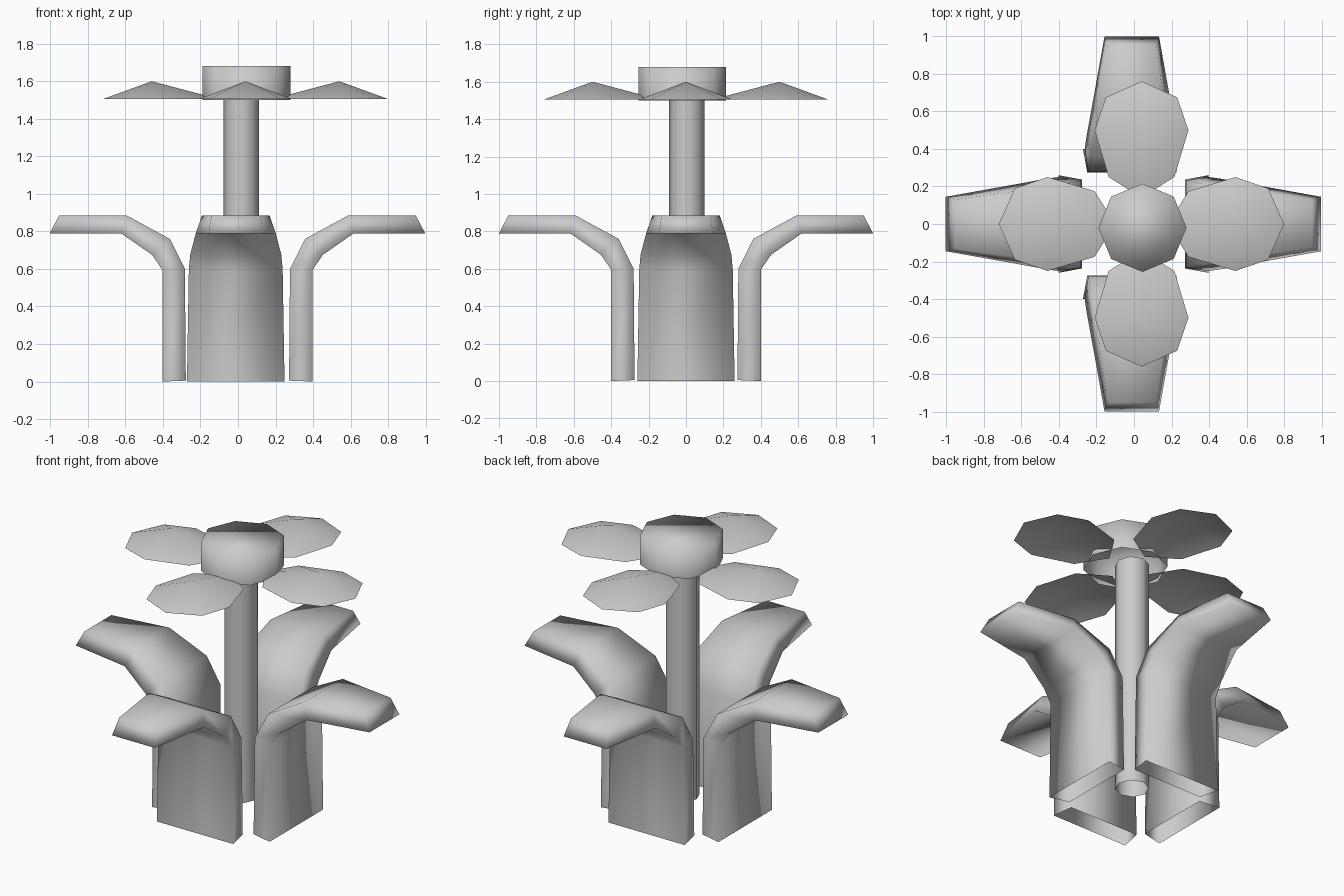
import bpy
import bmesh
from math import cos, sin, pi
from mathutils import Matrix

if "Cube" in bpy.data.objects:
    bpy.data.objects.remove(bpy.data.objects["Cube"], do_unlink=True)

grey = bpy.data.materials.new("plain_grey")
grey.use_nodes = True
tone = (0.6, 0.6, 0.6, 1)
grey.diffuse_color = tone
grey.node_tree.nodes["Principled BSDF"].inputs["Base Color"].default_value = tone


def finish(name, bm, matrix=Matrix()):
    """Turn a bmesh into a smooth shaded object."""
    bmesh.ops.recalc_face_normals(bm, faces=bm.faces)
    bm.transform(matrix)
    mesh = bpy.data.meshes.new(name)
    bm.to_mesh(mesh)
    bm.free()
    mesh.materials.append(grey)
    mesh.shade_smooth()
    obj = bpy.data.objects.new(name, mesh)
    bpy.context.collection.objects.link(obj)
    return obj


def loft(bm, rings, cap_last):
    """Skin closed rings of points, optionally closing the last one."""
    loops = [[bm.verts.new(p) for p in ring] for ring in rings]
    for a, b in zip(loops, loops[1:]):
        for i in range(len(a)):
            j = (i + 1) % len(a)
            bm.faces.new((a[i], a[j], b[j], b[i]))
    if cap_last:
        bm.faces.new(loops[-1])


def prism(name, radius, low, high, x, y, cap):
    bm = bmesh.new()
    rings = [[(radius * cos(i * pi / 4), radius * sin(i * pi / 4), z)
              for i in range(8)] for z in (low, high)]
    loft(bm, rings, cap)
    finish(name, bm, Matrix.Translation((x, y, 0)))


# Bent leaf stations: (distance, height, half width) on the outer and inner side
OUTER = [(0.4, 0, 0.26), (0.4, 0.595, 0.25), (0.455, 0.675, 0.243),
         (0.62, 0.79, 0.213), (1.0, 0.79, 0.145)]
INNER = [(0.275, 0.005, 0.237), (0.28, 0.6, 0.232), (0.36, 0.76, 0.215),
         (0.59, 0.885, 0.18), (0.95, 0.885, 0.13)]


def leaf(name, matrix):
    bm = bmesh.new()
    rings = [[(o[0], -o[2], o[1]), (o[0], o[2], o[1]),
              (i[0], i[2], i[1]), (i[0], -i[2], i[1])]
             for o, i in zip(OUTER, INNER)]
    loft(bm, rings, True)
    finish(name, bm, matrix)


# Half outline of a petal, from tip to stem: (distance, half width)
PETAL = [(0.76, 0), (0.675, 0.19), (0.5, 0.25), (0.25, 0.175), (0.14, 0)]


def petal(name, matrix):
    bm = bmesh.new()
    outline = PETAL + [(r, -s) for r, s in PETAL[-2:0:-1]]
    rim = [bm.verts.new((r, s, 1.505)) for r, s in outline]
    peak = bm.verts.new((0.5, 0, 1.6))
    for i, v in enumerate(rim):
        bm.faces.new((v, rim[(i + 1) % len(rim)], peak))
    if sum(f.normal.z for f in bm.faces) < 0:
        bmesh.ops.reverse_faces(bm, faces=bm.faces)
    finish(name, bm, matrix)


# Four leaves and four petals around the stem
for k, side in enumerate(("left", "back", "right", "front")):
    turn = Matrix.Rotation(k * pi / 2, 4, "Z")
    shift = -0.012 if k % 2 else -0.003
    leaf(side + "_leaf", Matrix.Translation((shift, 0, 0)) @ turn)
    petal(side + "_petal", Matrix.Translation((0.04, 0, 0)) @ turn)

# Stem and flower centre
prism("stem", 0.095, 0.08, 1.52, 0.018, 0.005, False)
prism("flower_centre", 0.235, 1.5, 1.68, 0.045, -0.02, True)
